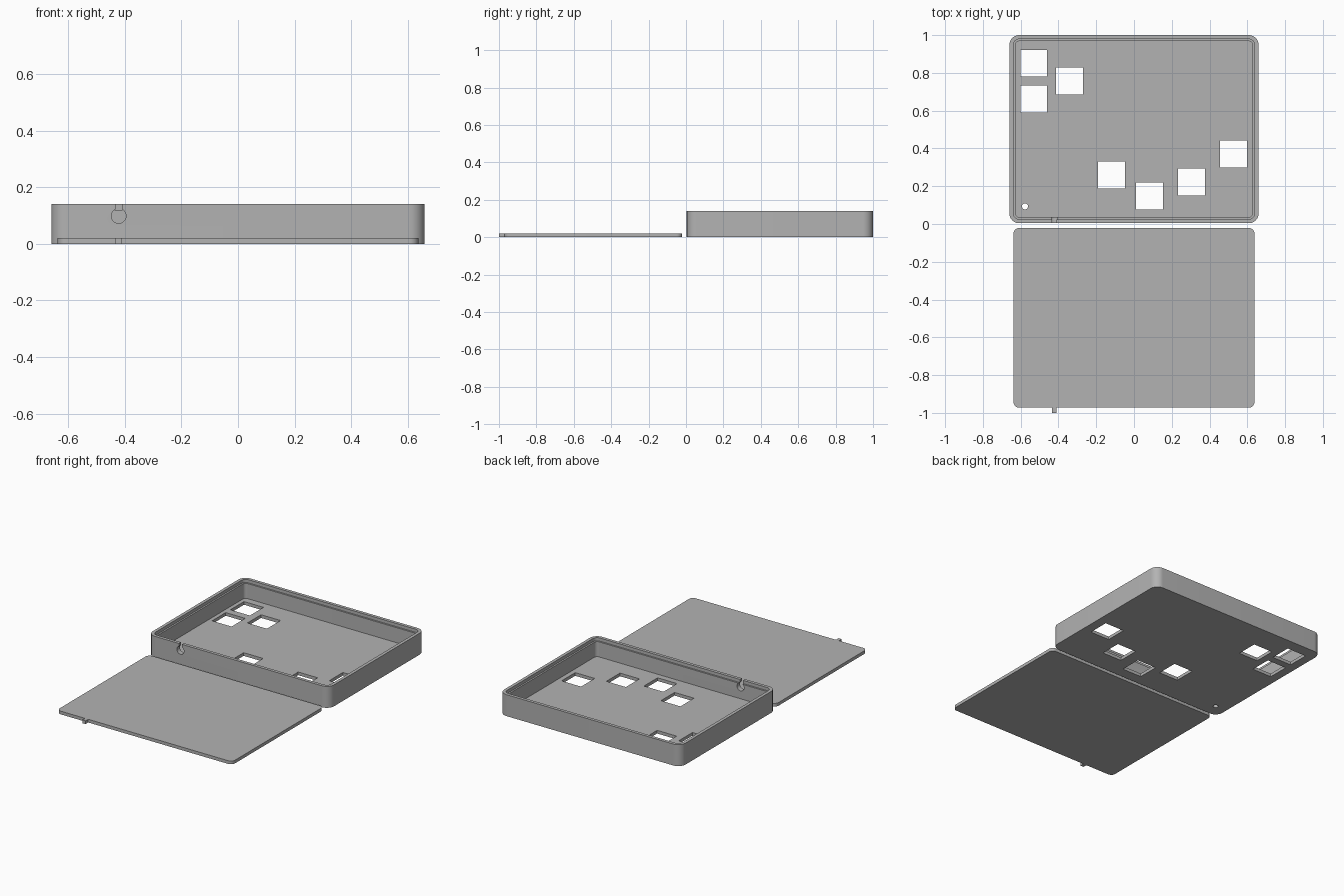
import bpy
import bmesh
from math import cos, sin, pi
from mathutils import Matrix

cube = bpy.data.objects.get("Cube")
if cube:
    bpy.data.objects.remove(cube, do_unlink=True)

grey = bpy.data.materials.new("plain grey")
grey.use_nodes = True
colour = (0.45, 0.45, 0.45, 1)
grey.diffuse_color = colour
grey.node_tree.nodes["Principled BSDF"].inputs["Base Color"].default_value = colour


def finish(name, bm):
    bmesh.ops.recalc_face_normals(bm, faces=bm.faces)
    mesh = bpy.data.meshes.new(name)
    bm.to_mesh(mesh)
    bm.free()
    mesh.materials.append(grey)
    obj = bpy.data.objects.new(name, mesh)
    bpy.context.collection.objects.link(obj)
    return obj


def slab(name, x0, x1, y0, y1, z0, z1, radius=0.0, steps=10):
    """Upright plate with optional rounded vertical corners."""
    bm = bmesh.new()
    ring = []
    corners = [(x1, y1, -1, -1), (x0, y1, 1, -1), (x0, y0, 1, 1), (x1, y0, -1, 1)]
    for i, (x, y, sx, sy) in enumerate(corners):
        count = steps if radius else 0
        for k in range(count + 1):
            a = pi / 2 * (i + k / max(count, 1))
            ring.append(bm.verts.new((x + radius * (sx + cos(a)),
                                      y + radius * (sy + sin(a)), z0)))
    base = bm.faces.new(ring)
    top = bmesh.ops.extrude_face_region(bm, geom=[base], use_keep_orig=True)
    moved = [v for v in top["geom"] if isinstance(v, bmesh.types.BMVert)]
    bmesh.ops.translate(bm, verts=moved, vec=(0, 0, z1 - z0))
    return finish(name, bm)


def rod(name, centre, radius, depth, rotation=0.0):
    bm = bmesh.new()
    matrix = Matrix.Translation(centre) @ Matrix.Rotation(rotation, 4, "X")
    bmesh.ops.create_cone(bm, cap_ends=True, segments=32, radius1=radius,
                          radius2=radius, depth=depth, matrix=matrix)
    return finish(name, bm)


def activate(obj):
    bpy.ops.object.select_all(action="DESELECT")
    obj.select_set(True)
    bpy.context.view_layer.objects.active = obj


def combine(target, tool, operation="DIFFERENCE"):
    activate(target)
    mod = target.modifiers.new("cut", "BOOLEAN")
    mod.solver = "EXACT"
    mod.operation = operation
    mod.object = tool
    bpy.ops.object.modifier_apply(modifier=mod.name)
    bpy.data.objects.remove(tool, do_unlink=True)


# Open case: outer shell, inner cavity and the ledge that seats the lid
W, FRONT, BACK, HEIGHT, FLOOR = 0.66, 0.004, 1.0, 0.141, 0.021
LEDGE, WALL = 0.021, 0.032
case = slab("case", -W, W, FRONT, BACK, 0, HEIGHT, 0.053)
for inset, bottom, radius in ((WALL, FLOOR, 0.021), (LEDGE, HEIGHT - 0.021, 0.032)):
    combine(case, slab("cavity_cutter", -W + inset, W - inset, FRONT + inset,
                       BACK - inset, bottom, HEIGHT + 0.1, radius))

# Square windows through the floor
windows = [(-0.531, 0.851), (-0.531, 0.661), (-0.341, 0.757), (-0.119, 0.259),
           (0.082, 0.148), (0.304, 0.222), (0.526, 0.37)]
S = 0.071
for x, y in windows:
    combine(case, slab("window_cutter", x - S, x + S, y - S, y + S, -0.1, 0.08))

# Small round floor hole
combine(case, rod("floor_hole_cutter", (-0.577, 0.093, 0), 0.016, 0.1))

# Cable hole in the front wall with its slot up to the rim
CX, CZ, SLOT = -0.422, 0.099, 0.0115
cable = rod("cable_cutter", (CX, FRONT, CZ), 0.026, 0.12, pi / 2)
combine(cable, slab("slot_cutter", CX - SLOT, CX + SLOT, FRONT - 0.06,
                    FRONT + 0.06, CZ, HEIGHT + 0.05), "UNION")
combine(case, cable)

# Flat lid lying in front, with the tab that fills the cable slot
lid = slab("lid", -0.638, 0.638, -0.972, -0.021, 0, 0.021, 0.03)
combine(lid, slab("lid_tab", CX - SLOT, CX + SLOT, -1.0, -0.95, 0, 0.021), "UNION")

for part in (case, lid):
    activate(part)
    bpy.ops.object.shade_smooth_by_angle(angle=pi / 6)
